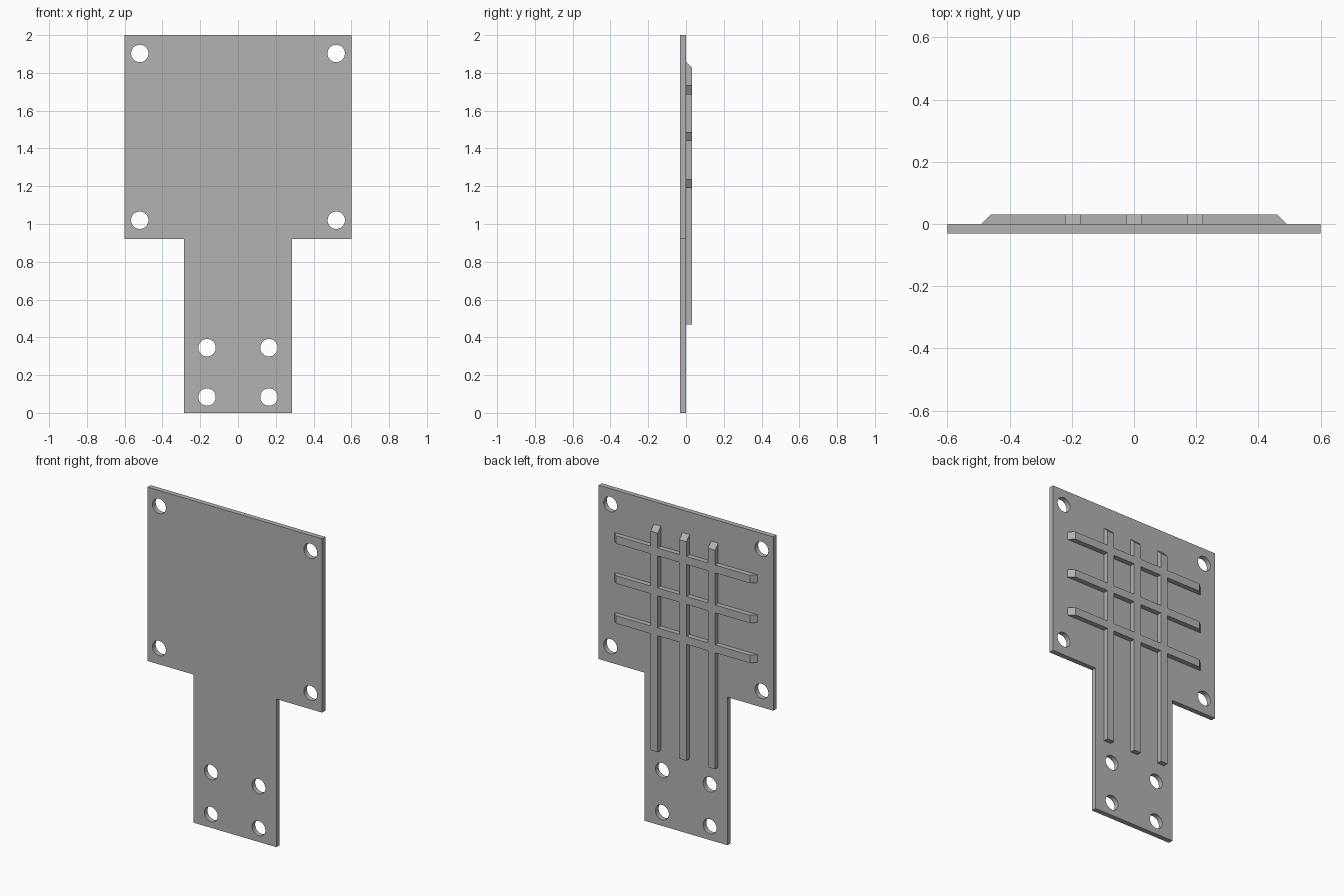
import bpy
import bmesh
from math import pi, cos, sin
from mathutils import Vector

if "Cube" in bpy.data.objects:
    bpy.data.objects.remove(bpy.data.objects["Cube"])

THICK = 0.031      # plate thickness and rib height
RIB_W = 0.049      # rib width
CHAMFER = 0.032

grey = bpy.data.materials.new("plain grey")
grey.use_nodes = True
colour = (0.45, 0.45, 0.45, 1)
grey.diffuse_color = colour
grey.node_tree.nodes["Principled BSDF"].inputs["Base Color"].default_value = colour


def select_only(obj):
    bpy.ops.object.select_all(action="DESELECT")
    obj.select_set(True)
    bpy.context.view_layer.objects.active = obj


def circle(cx, cz, radius, sides=48):
    return [(cx + radius * cos(2 * pi * i / sides),
             cz + radius * sin(2 * pi * i / sides)) for i in range(sides)]


def make_plate(name, loops):
    """Filled outline with holes, extruded and stood upright in front of y = 0."""
    curve = bpy.data.curves.new(name, "CURVE")
    curve.dimensions = "2D"
    curve.fill_mode = "BOTH"
    curve.extrude = THICK / 2
    for loop in loops:
        spline = curve.splines.new("POLY")
        spline.points.add(len(loop) - 1)
        for point, (x, z) in zip(spline.points, loop):
            point.co = (x, z, 0, 1)
        spline.use_cyclic_u = True
    obj = bpy.data.objects.new(name, curve)
    bpy.context.collection.objects.link(obj)
    obj.location.y = -THICK / 2
    obj.rotation_euler.x = pi / 2
    select_only(obj)
    bpy.ops.object.convert(target="MESH")
    bm = bmesh.new()
    bm.from_mesh(obj.data)
    bmesh.ops.remove_doubles(bm, verts=bm.verts, dist=0.0001)
    bmesh.ops.recalc_face_normals(bm, faces=bm.faces)
    bm.to_mesh(obj.data)
    bm.free()
    return obj


def make_rib(name, profile, across):
    """Side profile (points in 3D) extruded by the rib width along 'across'."""
    bm = bmesh.new()
    shift = Vector(across) * RIB_W
    face = bm.faces.new([bm.verts.new(Vector(p) - shift / 2) for p in profile])
    extruded = bmesh.ops.extrude_face_region(bm, geom=[face])["geom"]
    bmesh.ops.translate(bm, vec=shift, verts=[v for v in extruded
                                              if isinstance(v, bmesh.types.BMVert)])
    bmesh.ops.recalc_face_normals(bm, faces=bm.faces)
    mesh = bpy.data.meshes.new(name)
    bm.to_mesh(mesh)
    bm.free()
    obj = bpy.data.objects.new(name, mesh)
    bpy.context.collection.objects.link(obj)
    return obj


# Paddle-shaped mounting plate with eight bolt holes
half = [(0.285, 0), (0.285, 0.92), (0.6, 0.92), (0.6, 2)]
outline = half + [(-x, z) for x, z in reversed(half)]
holes = [circle(side * x, z, 0.046)
         for x, z in [(0.52, 1.903), (0.52, 1.02), (0.164, 0.345), (0.164, 0.084)]
         for side in (-1, 1)]
plate = make_plate("mounting_plate", [outline] + holes)

# Upright ribs: square foot, sloped top
ribs = []
for x in (-0.197, 0, 0.197):
    ribs.append(make_rib("upright_rib", [(x, 0, 0.467), (x, THICK, 0.467),
                                         (x, THICK, 1.86 - CHAMFER), (x, 0, 1.86)],
                         (1, 0, 0)))

# Cross ribs: sloped at both ends
end = 0.492
for z in (1.215, 1.463, 1.711):
    ribs.append(make_rib("cross_rib", [(-end, 0, z), (CHAMFER - end, THICK, z),
                                       (end - CHAMFER, THICK, z), (end, 0, z)],
                         (0, 0, 1)))

# Fuse the ribs into a single grid
grid = ribs[0]
grid.name = "rib_grid"
select_only(grid)
for rib in ribs[1:]:
    union = grid.modifiers.new("union", "BOOLEAN")
    union.operation = "UNION"
    union.solver = "EXACT"
    union.object = rib
    bpy.ops.object.modifier_apply(modifier=union.name)
    bpy.data.objects.remove(rib)

for obj in (plate, grid):
    obj.data.materials.clear()
    obj.data.materials.append(grey)
    select_only(obj)
    bpy.ops.object.shade_smooth_by_angle(angle=pi / 6)
